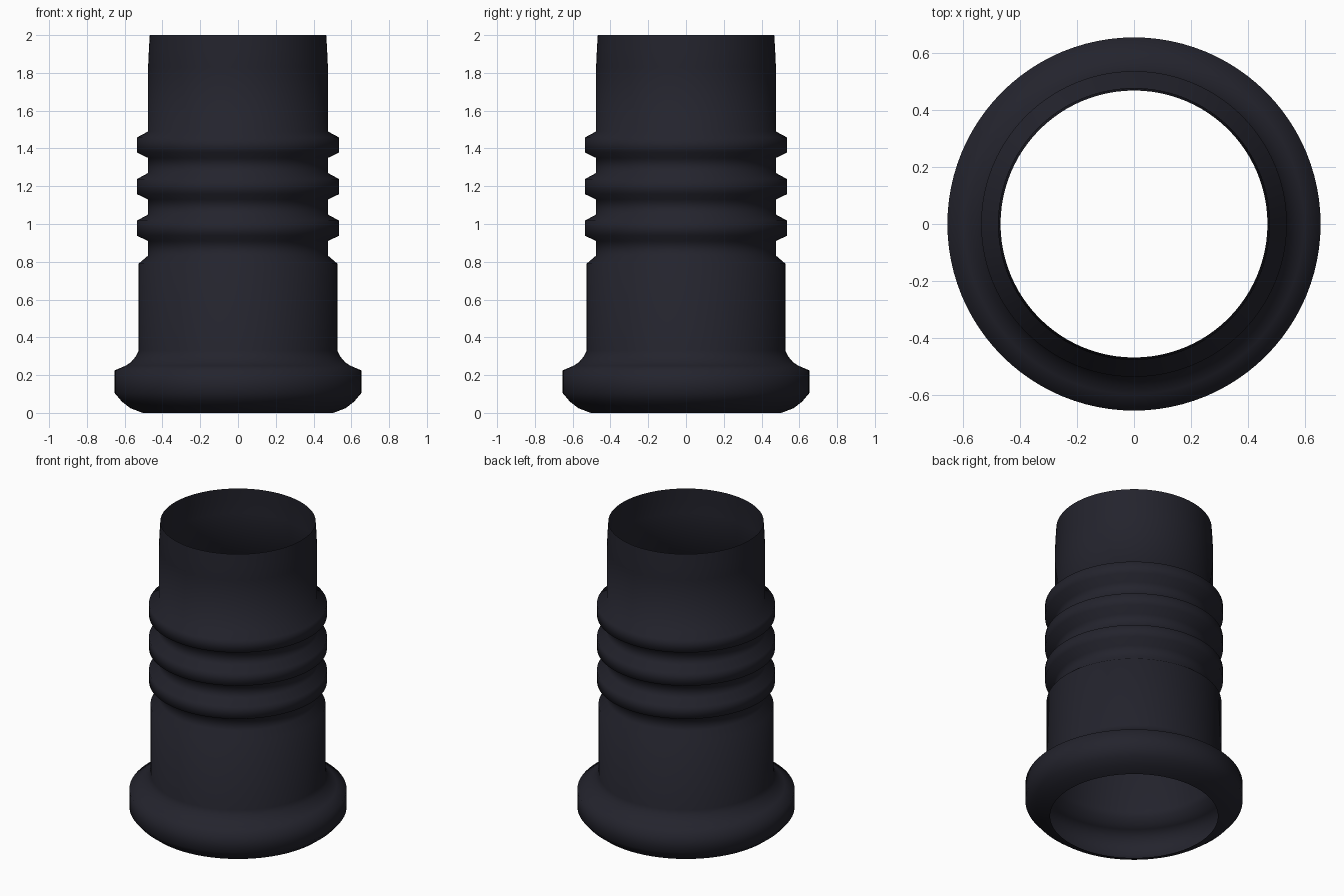
import bpy, bmesh, math

if "Cube" in bpy.data.objects:
    bpy.data.objects.remove(bpy.data.objects["Cube"])

SEGMENTS = 96

# Dark rubber colour
rubber = bpy.data.materials.new("dark_rubber")
rubber.diffuse_color = (0.017, 0.017, 0.026, 1.0)
rubber.use_nodes = True
rubber.node_tree.nodes["Principled BSDF"].inputs["Base Color"].default_value = rubber.diffuse_color

# Flared foot and lower sleeve: (radius, height)
profile = [(0.505, 0.0), (0.57, 0.025), (0.615, 0.06), (0.653, 0.105),
           (0.653, 0.225), (0.595, 0.25), (0.568, 0.267), (0.54, 0.30),
           (0.526, 0.33), (0.526, 0.79), (0.476, 0.833)]

# Three evenly spaced ribs
for i in range(3):
    z = 0.91 + 0.22 * i
    profile += [(0.476, z), (0.535, z + 0.028),
                (0.535, z + 0.108), (0.476, z + 0.14)]

# Straight neck narrowing slightly to the open top
profile += [(0.476, 1.83), (0.472, 1.92), (0.467, 2.0)]

# Revolve the profile into an open thin-walled tube
bm = bmesh.new()
rings = []
for r, z in profile:
    rings.append([bm.verts.new((r * math.cos(2 * math.pi * k / SEGMENTS),
                                r * math.sin(2 * math.pi * k / SEGMENTS), z))
                  for k in range(SEGMENTS)])
for low, high in zip(rings, rings[1:]):
    for k in range(SEGMENTS):
        n = (k + 1) % SEGMENTS
        face = bm.faces.new((low[k], low[n], high[n], high[k]))
        face.smooth = True

mesh = bpy.data.meshes.new("ribbed_sleeve")
bm.to_mesh(mesh)
bm.free()
mesh.materials.append(rubber)
sleeve = bpy.data.objects.new("ribbed_sleeve", mesh)
bpy.context.collection.objects.link(sleeve)
